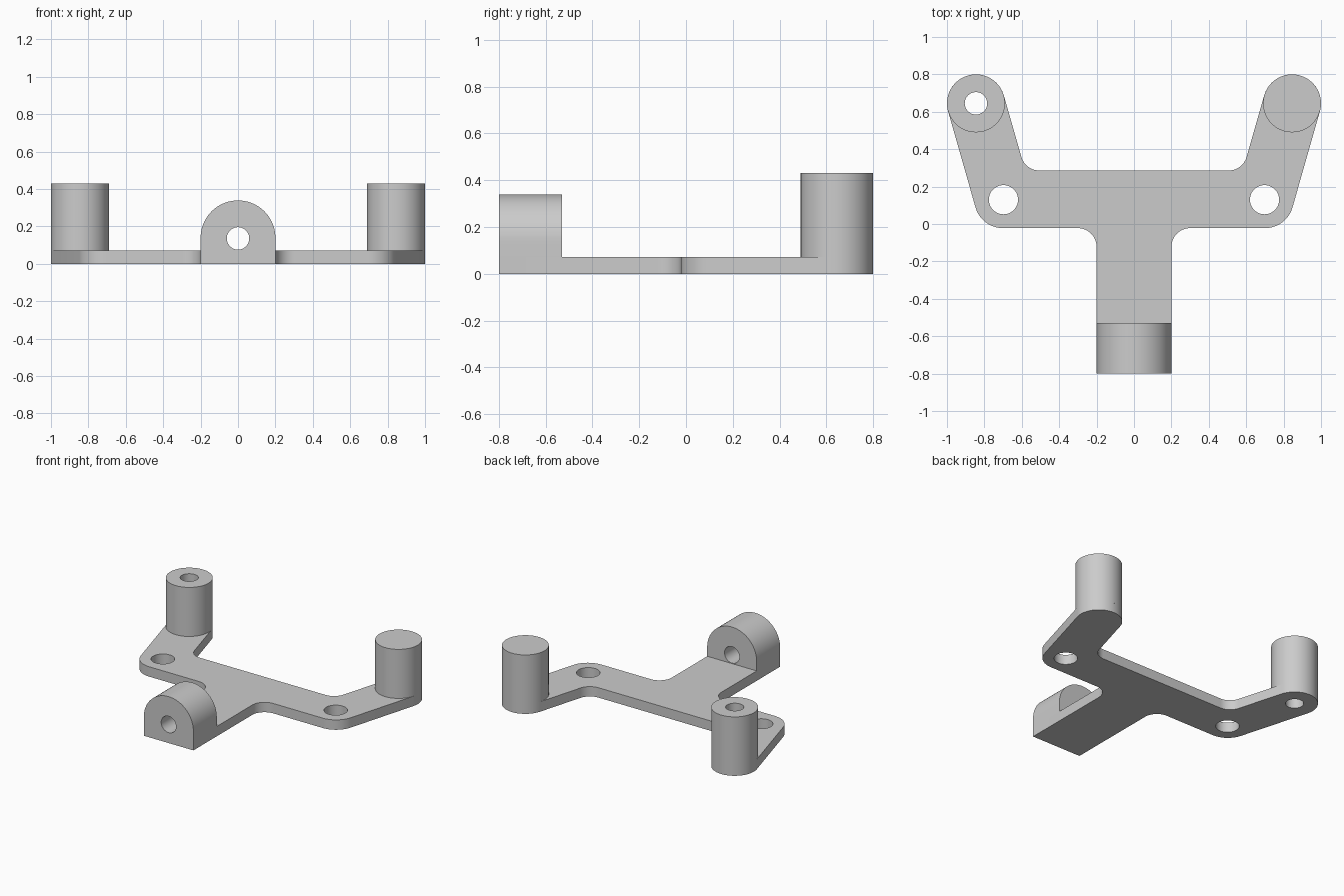
import bpy, bmesh, math
from mathutils import Vector, Matrix

if "Cube" in bpy.data.objects:
    bpy.data.objects.remove(bpy.data.objects["Cube"], do_unlink=True)

grey = bpy.data.materials.new("light grey")
grey.use_nodes = True
grey.diffuse_color = (0.6, 0.6, 0.6, 1)
grey.node_tree.nodes["Principled BSDF"].inputs["Base Color"].default_value = (0.6, 0.6, 0.6, 1)

PLATE_H, BOSS_TOP = 0.072, 0.43
BOSS, BOSS_R = Vector((0.845, 0.645)), 0.155
ELBOW = Vector((0.698, 0.13))
FRONT, BACK, STEM = -0.022, 0.286, 0.2


def arc(center, radius, start, end, steps):
    return [Vector((center[0] + radius * math.cos(start + (end - start) * i / steps),
                    center[1] + radius * math.sin(start + (end - start) * i / steps)))
            for i in range(steps + 1)]


def circle(center, radius, steps=48):
    return arc(center, radius, 0, math.tau, steps)[:-1]


def fillet(before, corner, after, radius, steps=12):
    """Round one corner of an outline with a tangent arc."""
    a, b = (before - corner).normalized(), (after - corner).normalized()
    half = a.angle(b) / 2
    center = corner + (a + b).normalized() * radius / math.sin(half)
    p = corner + a * radius / math.tan(half) - center
    q = corner + b * radius / math.tan(half) - center
    start = math.atan2(p.y, p.x)
    turn = math.atan2(p.x * q.y - p.y * q.x, p.dot(q))
    return arc(center, radius, start, start + turn, steps)


def prism(name, loops, height, matrix):
    """Extrude an outline, with any further loops as holes."""
    bm = bmesh.new()
    edges = []
    for loop in loops:
        verts = [bm.verts.new((p[0], p[1], 0)) for p in loop]
        edges += [bm.edges.new((v, verts[i - 1])) for i, v in enumerate(verts)]
    bmesh.ops.triangle_fill(bm, edges=edges, use_beauty=True, use_dissolve=False)
    top = bmesh.ops.extrude_face_region(bm, geom=bm.faces[:])["geom"]
    bmesh.ops.translate(bm, vec=(0, 0, height),
                        verts=[g for g in top if isinstance(g, bmesh.types.BMVert)])
    bmesh.ops.transform(bm, matrix=matrix, verts=bm.verts[:])
    bmesh.ops.recalc_face_normals(bm, faces=bm.faces[:])
    mesh = bpy.data.meshes.new(name)
    bm.to_mesh(mesh)
    bm.free()
    mesh.materials.append(grey)
    obj = bpy.data.objects.new(name, mesh)
    bpy.context.collection.objects.link(obj)
    bpy.ops.object.select_all(action='DESELECT')
    obj.select_set(True)
    bpy.context.view_layer.objects.active = obj
    bpy.ops.object.shade_smooth_by_angle(angle=math.radians(30))
    return obj


# Arm edges run parallel to the line from elbow hole to boss
along = (BOSS - ELBOW).normalized()
side = Vector((along.y, -along.x)) * BOSS_R


def arm_edge(sign, y):
    p = BOSS + side * sign
    return p + along * (y - p.y) / along.y


# Half outline of the plate, then mirrored
foot = Vector((STEM, -0.8))
armpit = Vector((STEM, FRONT))
outer = arm_edge(1, FRONT)
inner = arm_edge(-1, BACK)
tilt = math.atan2(side.y, side.x)
half = [foot]
half += fillet(foot, armpit, outer, 0.1)
half += fillet(armpit, outer, BOSS + side, 0.153)
half += arc(BOSS, BOSS_R, tilt, tilt + math.pi, 24)
half += fillet(BOSS - side, inner, Vector((0, BACK)), 0.1)
outline = half + [Vector((-p.x, p.y)) for p in reversed(half)]

mirrored_boss = (-BOSS.x, BOSS.y)
boss_hole = circle(mirrored_boss, 0.06)
elbow_holes = [circle((s * ELBOW.x, ELBOW.y), 0.078) for s in (1, -1)]
prism("base_plate", [outline, boss_hole] + elbow_holes, PLATE_H, Matrix())

# Posts: solid on the left, bored through on the right
lift = Matrix.Translation((0, 0, PLATE_H))
prism("left_post", [circle(BOSS, BOSS_R)], BOSS_TOP - PLATE_H, lift)
prism("right_post", [circle(mirrored_boss, BOSS_R), boss_hole], BOSS_TOP - PLATE_H, lift)

# Round-topped lug at the end of the stem, bored front to back
lug = [Vector((-STEM, PLATE_H)), Vector((STEM, PLATE_H))] + arc((0, 0.139), STEM, 0, math.pi, 36)
upright = Matrix.Translation((0, -0.53, 0)) @ Matrix.Rotation(math.pi / 2, 4, 'X')
prism("front_lug", [lug, circle((0, 0.136), 0.06)], 0.27, upright)
